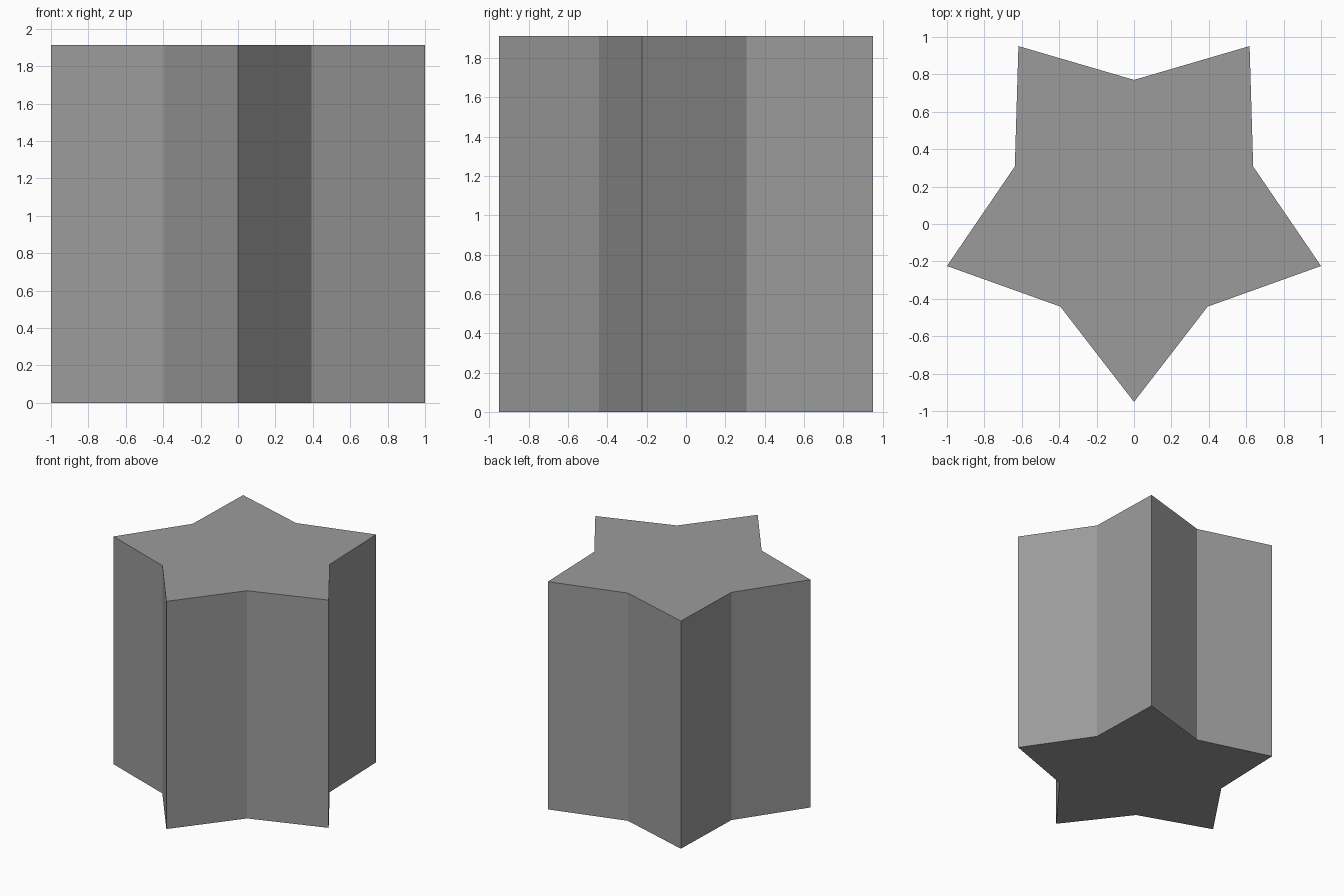
import bpy, bmesh
from math import sin, cos, pi, radians

if "Cube" in bpy.data.objects:
    bpy.data.objects.remove(bpy.data.objects["Cube"])

POINTS = 5
OUTER = 1 / cos(radians(18))              # tip radius, gives a width of 2
INNER = 0.67                              # notch radius
HEIGHT = 1.913
CENTRE_Y = OUTER * (1 - cos(pi / 5)) / 2  # centres the bounding box on y = 0

bm = bmesh.new()

# Star outline, first tip facing the front (-y)
outline = []
for i in range(POINTS * 2):
    r = INNER if i % 2 else OUTER
    a = -pi / 2 + i * pi / POINTS
    outline.append(bm.verts.new((r * cos(a), CENTRE_Y + r * sin(a), 0)))
base = bm.faces.new(outline)

# Extrude the outline straight up into a closed prism
top = bmesh.ops.extrude_face_region(bm, geom=[base], use_keep_orig=True)["geom"]
bmesh.ops.translate(bm, vec=(0, 0, HEIGHT),
                    verts=[g for g in top if isinstance(g, bmesh.types.BMVert)])
bmesh.ops.recalc_face_normals(bm, faces=bm.faces)

mesh = bpy.data.meshes.new("star_prism")
bm.to_mesh(mesh)
bm.free()
star = bpy.data.objects.new("star_prism", mesh)
bpy.context.collection.objects.link(star)

# Dark grey surface
grey = bpy.data.materials.new("dark_grey")
grey.diffuse_color = (0.33, 0.33, 0.33, 1)
grey.use_nodes = True
grey.node_tree.nodes["Principled BSDF"].inputs["Base Color"].default_value = grey.diffuse_color
mesh.materials.append(grey)
